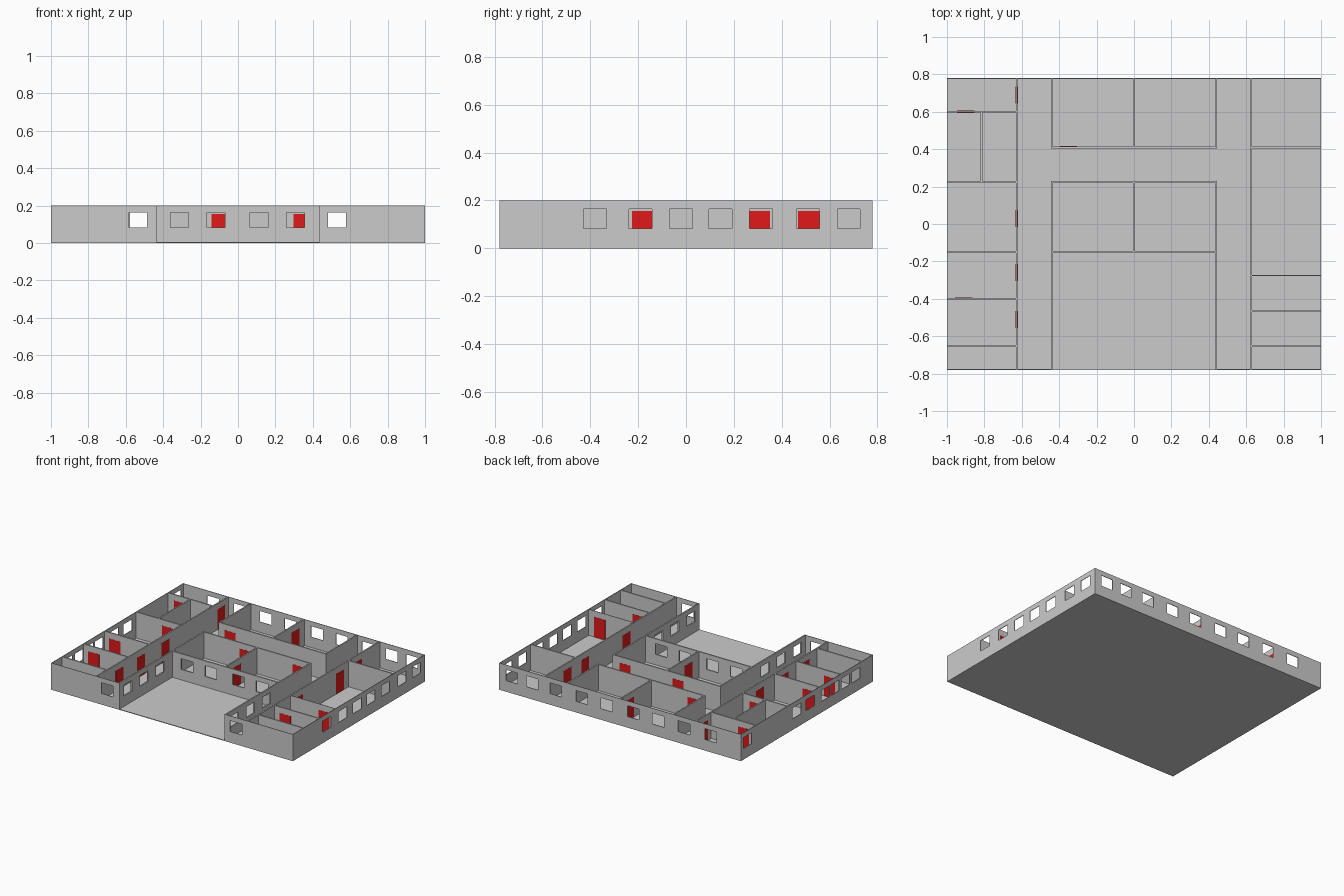
import bpy, bmesh
from mathutils import Vector

if "Cube" in bpy.data.objects:
    bpy.data.objects.remove(bpy.data.objects["Cube"])

H = 0.2                    # wall height
SILL, HEAD = 0.083, 0.164  # window opening heights
WIN, DOOR, DOOR_H = 0.096, 0.092, 0.155
INNER, OUTER = 0.010, 0.004
X, Y = 1.0, 0.78

red = bpy.data.materials.new("door_red")
red.diffuse_color = (0.75, 0.01, 0.01, 1)
red.use_nodes = True
red.node_tree.nodes["Principled BSDF"].inputs["Base Color"].default_value = red.diffuse_color


def box(name, lo, hi, mat=None):
    bm = bmesh.new()
    bmesh.ops.create_cube(bm, size=1)
    lo, hi = Vector(lo), Vector(hi)
    for v in bm.verts:
        v.co = (lo + hi) / 2 + v.co * (hi - lo)
    me = bpy.data.meshes.new(name)
    bm.to_mesh(me)
    bm.free()
    if mat:
        me.materials.append(mat)
    ob = bpy.data.objects.new(name, me)
    bpy.context.collection.objects.link(ob)
    return ob


def wall(name, axis, pos, a, b, windows=(), doors=(), t=INNER):
    """Wall running along axis ('x' or 'y') at pos, from a to b."""
    def point(u, z, off=0):
        return (u, pos + off, z) if axis == 'x' else (pos + off, u, z)

    # panel grid with the window cells left open
    us = sorted([a, b] + [w + s * WIN / 2 for w in windows for s in (-1, 1)])
    zs = [0, SILL, HEAD, H] if windows else [0, H]
    bm = bmesh.new()
    grid = [[bm.verts.new(point(u, z)) for z in zs] for u in us]
    for i in range(len(us) - 1):
        for j in range(len(zs) - 1):
            if windows and j == 1 and i % 2 == 1:
                continue
            bm.faces.new((grid[i][j], grid[i + 1][j], grid[i + 1][j + 1], grid[i][j + 1]))
    me = bpy.data.meshes.new(name)
    bm.to_mesh(me)
    bm.free()
    ob = bpy.data.objects.new(name, me)
    bpy.context.collection.objects.link(ob)
    mod = ob.modifiers.new("thickness", 'SOLIDIFY')
    mod.thickness, mod.offset = t, 0

    # door leaves, barely proud of the wall on both sides
    d = t / 2 + 0.001
    for c in doors:
        box(name + "_door", point(c - DOOR / 2, 0.004, -d), point(c + DOOR / 2, DOOR_H, d), red)


# floor slab
box("floor", (-X, -Y, 0), (X, Y, 0.005))

# outer walls
e = OUTER / 2
wall("back_wall", 'x', Y - e, -X, X,
     [-0.75, -0.53, -0.315, -0.11, 0.11, 0.315, 0.53, 0.727, 0.895], t=OUTER)
wall("right_wall", 'y', X - e, -Y, Y,
     [-0.38, -0.19, -0.02, 0.145, 0.313, 0.51, 0.68], t=OUTER)
wall("left_wall", 'y', -X + e, -Y, Y,
     [-0.58, -0.455, -0.33, -0.22, -0.04, 0.12, 0.70], t=OUTER)
wall("front_wall_left", 'x', -Y + e, -X, -0.44, [-0.535], t=OUTER)
wall("front_wall_right", 'x', -Y + e, 0.44, X, [0.53], t=OUTER)

# corridor walls of the two wings
wall("left_corridor_wall", 'y', -0.627, -Y, Y, doors=[-0.51, -0.26, 0.03, 0.69])
wall("right_corridor_wall", 'y', 0.625, -Y, Y, doors=[-0.18, 0.305, 0.515])

# left wing partitions
for y, doors in ((0.6, [-0.9]), (0.225, [-0.735]), (-0.15, [-0.91]), (-0.4, [-0.91]), (-0.652, [])):
    wall("left_partition", 'x', y, -X, -0.627, doors=doors)
wall("left_divider", 'y', -0.815, 0.225, 0.6)

# right wing partitions
for y, doors, t in ((0.41, [], INNER), (-0.275, [0.905], OUTER),
                    (-0.465, [0.72], INNER), (-0.652, [], INNER)):
    wall("right_partition", 'x', y, 0.625, X, doors=doors, t=t)

# central block: rear rooms, middle rooms and courtyard walls
for s in (-1, 1):
    wall("rear_room_side", 'y', 0.44 * s, 0.41, Y)
    wall("courtyard_side", 'y', 0.44 * s, -Y, 0.225, [-0.68, -0.49, -0.3])
wall("rear_room_front", 'x', 0.41, -0.445, 0.445, doors=[-0.35])
wall("rear_room_divider", 'y', 0, 0.41, Y, doors=[0.67])
wall("middle_room_back", 'x', 0.225, -0.445, 0.445, doors=[-0.096, 0.343])
wall("middle_room_divider", 'y', 0, -0.15, 0.225, doors=[-0.02])
wall("courtyard_back", 'x', -0.15, -0.445, 0.445, [-0.313, -0.117, 0.112, 0.307])
